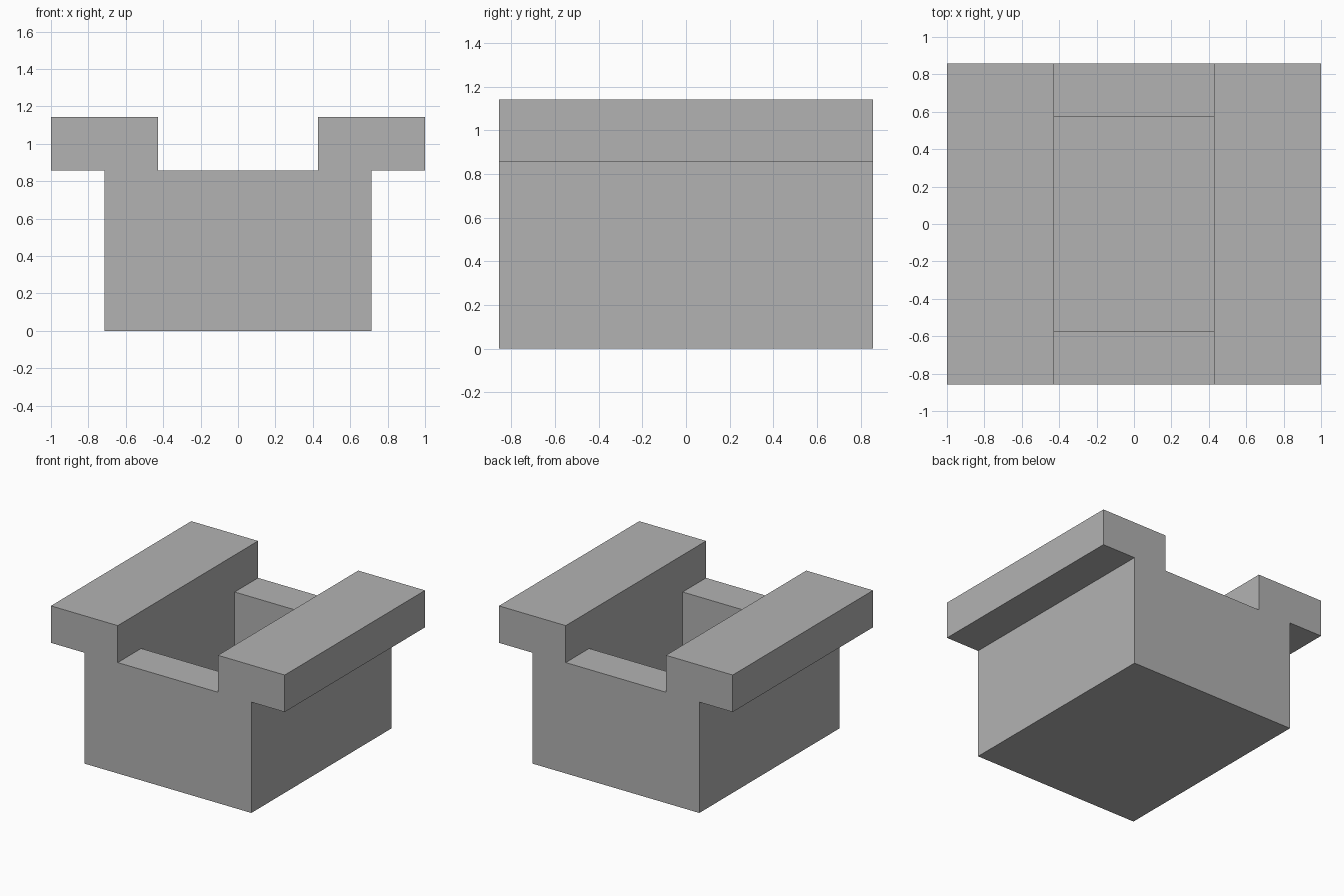
import bpy
import bmesh
from mathutils import Vector

cube = bpy.data.objects.get("Cube")
if cube:
    bpy.data.objects.remove(cube, do_unlink=True)

U = 2 / 7                # one grid module; the model is seven modules wide
HALF_DEPTH = 3 * U
FLOOR = U                # thickness of the box floor

# Plain grey material
GREY = (0.448, 0.448, 0.448, 1)
mat = bpy.data.materials.new("plain_grey")
mat.use_nodes = True
mat.diffuse_color = GREY
mat.node_tree.nodes["Principled BSDF"].inputs["Base Color"].default_value = GREY

# Front profile: right half, mirrored for the left half
half = [(2.5, 0), (2.5, 3), (3.5, 3), (3.5, 4), (1.5, 4), (1.5, 3)]
profile = half + [(-x, z) for x, z in reversed(half)]

# Extrude the profile from front to back
bm = bmesh.new()
front = bm.faces.new([bm.verts.new((x * U, -HALF_DEPTH, z * U)) for x, z in profile])
ext = bmesh.ops.extrude_face_region(bm, geom=[front], use_keep_orig=True)
back = [g for g in ext["geom"] if isinstance(g, bmesh.types.BMVert)]
bmesh.ops.translate(bm, verts=back, vec=(0, 2 * HALF_DEPTH, 0))
bmesh.ops.recalc_face_normals(bm, faces=bm.faces)


def channel_faces():
    """Upward faces of the slot between the two rails."""
    return [f for f in bm.faces if f.normal.z > 0.9
            and abs(f.calc_center_median().z - 3 * U) < 0.01]


# Split the slot into two end lips and a middle opening
for y in (-2 * U, 2 * U):
    faces = channel_faces()
    edges = {e for f in faces for e in f.edges}
    verts = {v for f in faces for v in f.verts}
    bmesh.ops.bisect_plane(bm, geom=[*verts, *edges, *faces],
                           plane_co=(0, y, 0), plane_no=(0, 1, 0))
    bm.normal_update()

# Sink the opening to form the cavity
opening = min(channel_faces(), key=lambda f: abs(f.calc_center_median().y))
sunk = bmesh.ops.extrude_discrete_faces(bm, faces=[opening])["faces"][0]
bmesh.ops.translate(bm, verts=sunk.verts, vec=Vector((0, 0, FLOOR - 3 * U)))
bmesh.ops.recalc_face_normals(bm, faces=bm.faces)

mesh = bpy.data.meshes.new("flanged_box")
bm.to_mesh(mesh)
bm.free()
mesh.materials.append(mat)
box = bpy.data.objects.new("flanged_box", mesh)
bpy.context.collection.objects.link(box)
